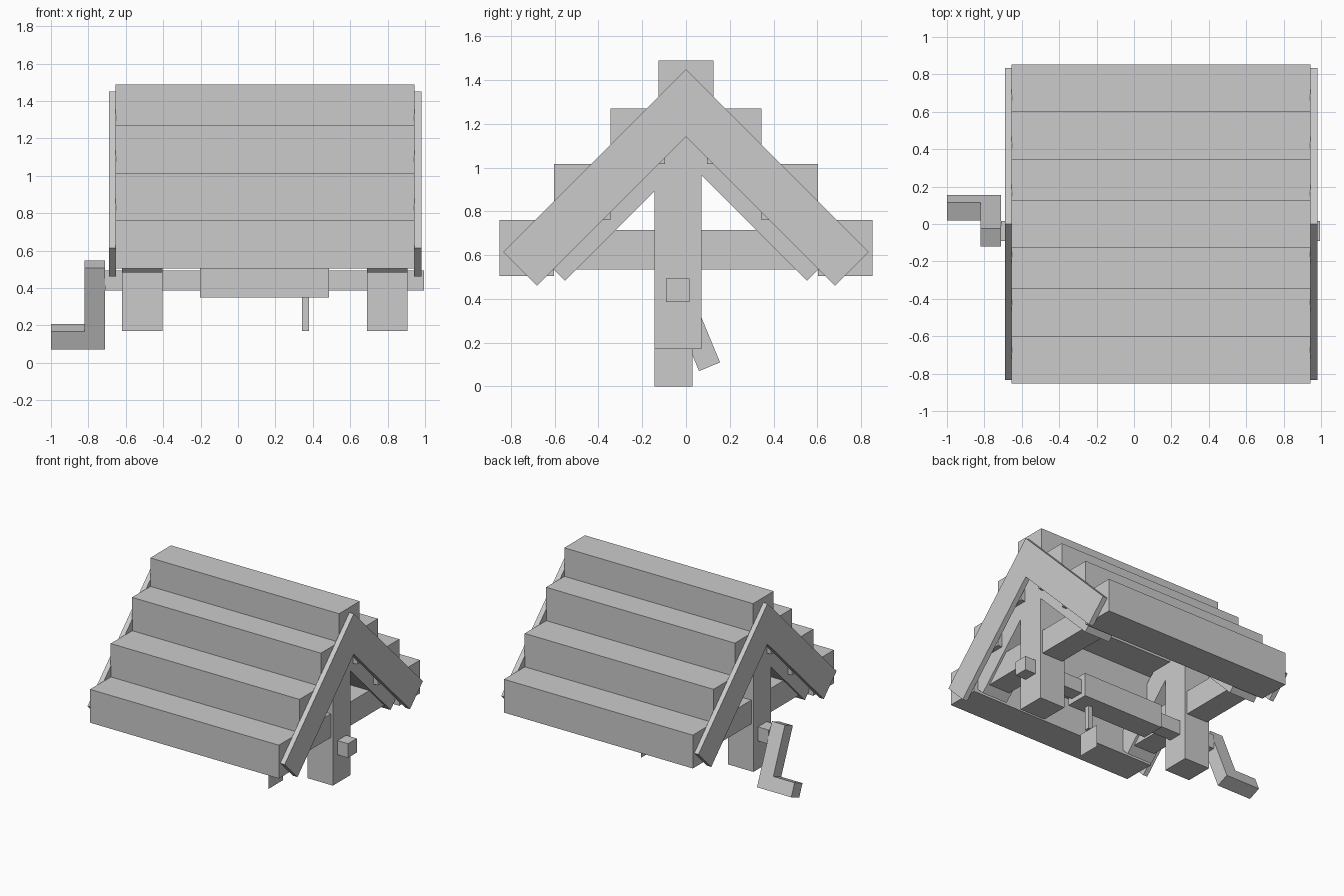
import bpy, math
from mathutils import Matrix

if "Cube" in bpy.data.objects:
    bpy.data.objects.remove(bpy.data.objects["Cube"])


def mesh_object(name, verts, faces):
    me = bpy.data.meshes.new(name)
    me.from_pydata(verts, [], faces)
    me.update()
    ob = bpy.data.objects.new(name, me)
    bpy.context.collection.objects.link(ob)
    return ob


def prism(name, profile, x0, x1):
    """Extrude a counter-clockwise (y, z) outline along x."""
    n = len(profile)
    verts = [(x, y, z) for x in (x0, x1) for y, z in profile]
    faces = [tuple(reversed(range(n))), tuple(range(n, 2 * n))]
    faces += [(i, (i + 1) % n, n + (i + 1) % n, n + i) for i in range(n)]
    return mesh_object(name, verts, faces)


def box(name, x0, x1, y0, y1, z0, z1):
    return prism(name, [(y0, z0), (y1, z0), (y1, z1), (y0, z1)], x0, x1)


def chevron(name, outer, inner, foot_diff, x0, x1):
    """45 degree gable frame; feet are cut square where y - z = foot_diff."""
    oy, oz = (outer + foot_diff) / 2, (outer - foot_diff) / 2
    iy, iz = (inner + foot_diff) / 2, (inner - foot_diff) / 2
    prism(name, [(0, outer), (-oy, oz), (-iy, iz), (0, inner),
                 (iy, iz), (oy, oz)], x0, x1)


# Stepped roof logs
RX0, RX1 = -0.655, 0.943
for i, (yi, yo, z) in enumerate([(0.603, 0.853, 0.505), (0.345, 0.603, 0.76),
                                 (0.095, 0.345, 1.015)]):
    box(f"roof_log_front_{i}", RX0, RX1, -yo, -yi, z, z + 0.255)
    box(f"roof_log_back_{i}", RX0, RX1, yi, yo, z, z + 0.255)
box("roof_ridge_log", RX0, RX1, -0.125, 0.125, 1.235, 1.488)

# Gable boards on both ends
chevron("gable_board_left", 1.45, 1.14, 0.22, -0.69, -0.653)
chevron("gable_board_right", 1.45, 1.14, 0.22, 0.941, 0.98)

# Posts, tie beams and inner rafters
for side, x0, x1 in (("left", -0.62, -0.405), ("right", 0.69, 0.905)):
    box(f"post_{side}", x0, x1, -0.145, 0.07, 0.17, 1.15)
    box(f"tie_beam_{side}", x0 + 0.018, x1 - 0.018, -0.605, 0.605, 0.533, 0.715)
    chevron(f"rafter_{side}", 1.29, 1.035, 0.07, x0, x1)

# Axle and winding drum
AY, AZ = -0.0375, 0.44
box("axle", -0.71, 0.995, AY - 0.053, AY + 0.053, AZ - 0.054, AZ + 0.054)
box("drum", -0.203, 0.487, AY - 0.09, AY + 0.09, AZ - 0.09, AZ + 0.09)

# Tilted crank arm and handle, built around the axle then rotated
tilt = Matrix.Translation((0, AY, AZ)) @ Matrix.Rotation(math.radians(22.5), 4, 'X')
for part in (box("crank_arm", -0.82, -0.71, -0.052, 0.052, -0.379, 0.093),
             box("crank_handle", -1.0, -0.82, -0.052, 0.052, -0.379, -0.274)):
    part.data.transform(tilt)

# Rope with the flat hook plate hanging below it
box("rope", 0.342, 0.38, -0.077, -0.038, 0.17, 0.36)
mesh_object("hook_plate", [(0.361, -0.145, 0), (0.361, 0.03, 0),
                           (0.361, 0.03, 0.172), (0.361, -0.145, 0.172)],
            [(0, 1, 2, 3)])
